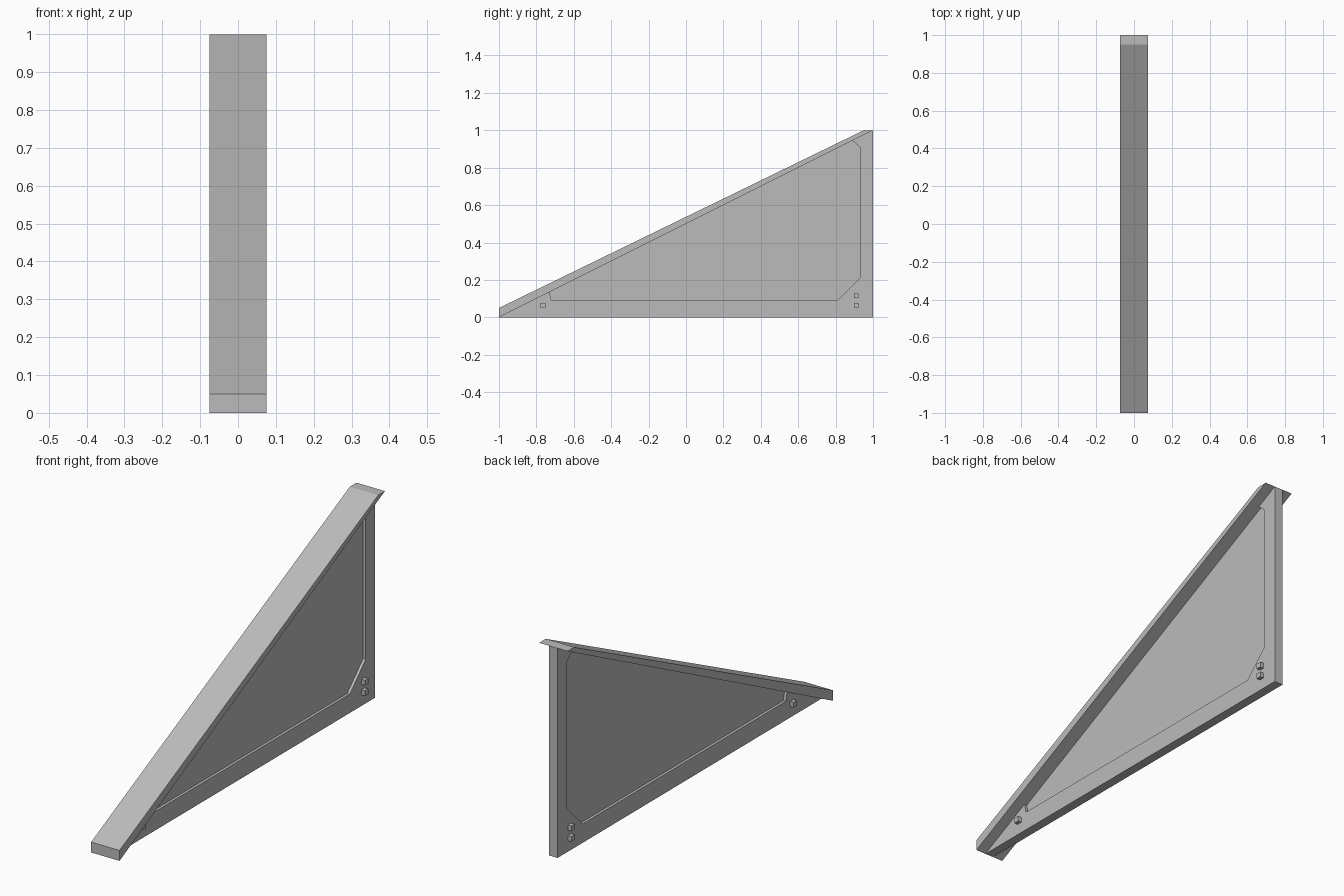
import bpy
import bmesh

cube = bpy.data.objects.get("Cube")
if cube:
    bpy.data.objects.remove(cube)

PLATE_W, PANEL_W, CAP_W = 0.045, 0.019, 0.15
BOLT, BOLT_OUT = 0.025, 0.019

grey = bpy.data.materials.new("plain grey")
grey.use_nodes = True
colour = (0.5, 0.5, 0.5, 1)
grey.diffuse_color = colour
grey.node_tree.nodes["Principled BSDF"].inputs["Base Color"].default_value = colour


def slope(y):
    """Point on the sloping edge of the bracket."""
    return (y, (y + 1) / 2)


def prism(name, profile, x0, x1):
    """Extrude a (y, z) profile from x0 to x1."""
    bm = bmesh.new()
    face = bm.faces.new([bm.verts.new((x0, y, z)) for y, z in profile])
    new = bmesh.ops.extrude_face_region(bm, geom=[face])["geom"]
    verts = [v for v in new if isinstance(v, bmesh.types.BMVert)]
    bmesh.ops.translate(bm, verts=verts, vec=(x1 - x0, 0, 0))
    bmesh.ops.recalc_face_normals(bm, faces=bm.faces)
    mesh = bpy.data.meshes.new(name)
    bm.to_mesh(mesh)
    bm.free()
    mesh.materials.append(grey)
    obj = bpy.data.objects.new(name, mesh)
    bpy.context.collection.objects.link(obj)
    return obj


# Outline of the recessed panel, running from the low end of the slope to the high end
recess = [slope(-0.73), (-0.72, 0.09), (0.81, 0.09),
          (0.93, 0.21), (0.93, 0.91), slope(0.89)]

# Raised border and the thinner panel inside it
border = [(-1, 0), (1, 0), (1, 1)] + recess[::-1]
prism("border_frame", border, -PLATE_W / 2, PLATE_W / 2)
prism("recessed_panel", recess, -PANEL_W / 2, PANEL_W / 2)

# Wide flange along the slope, cut level at the top and upright at the front
cap = [(-1, 0), (-1, 0.05), (0.95, 1), (1, 1)]
prism("sloping_flange", cap, -CAP_W / 2, CAP_W / 2)

# Square bolt heads on both sides
h = BOLT / 2
for i, (y, z) in enumerate([(-0.765, 0.065), (0.91, 0.065), (0.91, 0.115)], 1):
    square = [(y - h, z - h), (y + h, z - h), (y + h, z + h), (y - h, z + h)]
    for side, s in (("left", 1), ("right", -1)):
        prism(f"bolt_{side}_{i}", square, s * PANEL_W / 2,
              s * (PLATE_W / 2 + BOLT_OUT))
